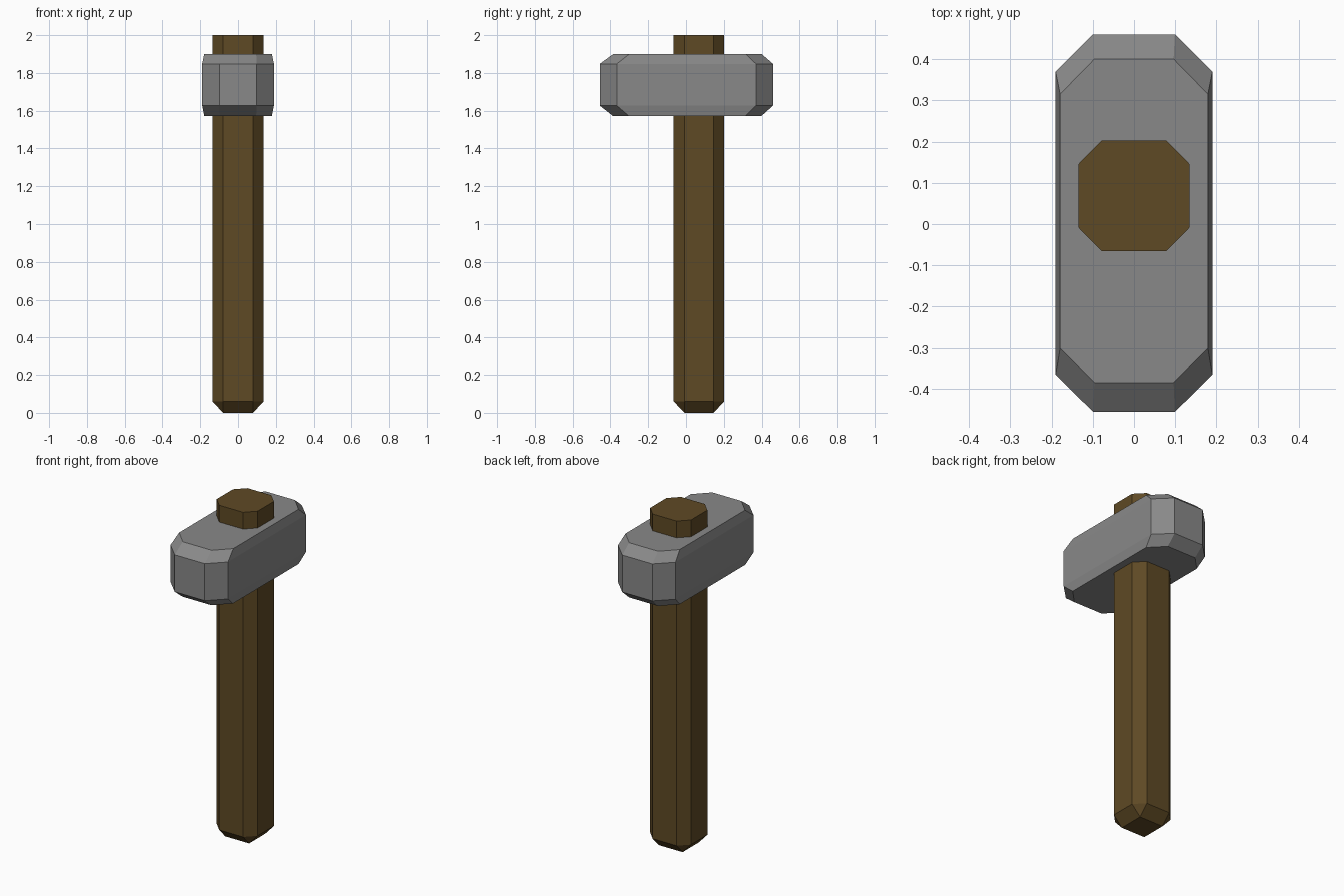
import bpy

if "Cube" in bpy.data.objects:
    bpy.data.objects.remove(bpy.data.objects["Cube"])


def material(name, rgb):
    m = bpy.data.materials.new(name)
    m.diffuse_color = (*rgb, 1.0)
    m.use_nodes = True
    m.node_tree.nodes["Principled BSDF"].inputs["Base Color"].default_value = m.diffuse_color
    return m


def octagon(hx, y0, y1, cx, cy, z):
    """Ring of a rectangle (half width hx, y0..y1) with corners cut to half width cx and by cy."""
    return [(cx, y0, z), (hx, y0 + cy, z), (hx, y1 - cy, z), (cx, y1, z),
            (-cx, y1, z), (-hx, y1 - cy, z), (-hx, y0 + cy, z), (-cx, y0, z)]


def loft(name, rings, mat, extra_verts=(), extra_faces=(), cap_bottom=True):
    """Skin octagonal rings from bottom to top."""
    verts = [v for r in rings for v in r] + list(extra_verts)
    faces = list(extra_faces)
    for k in range(len(rings) - 1):
        for i in range(8):
            j = (i + 1) % 8
            faces.append((k * 8 + i, k * 8 + j, k * 8 + 8 + j, k * 8 + 8 + i))
    top = (len(rings) - 1) * 8
    faces.append(tuple(range(top, top + 8)))
    if cap_bottom:
        faces.append(tuple(reversed(range(8))))
    me = bpy.data.meshes.new(name)
    me.from_pydata(verts, [], faces)
    me.materials.append(mat)
    me.update()
    ob = bpy.data.objects.new(name, me)
    bpy.context.collection.objects.link(ob)
    return ob


wood = material("dark wood", (0.113, 0.067, 0.018))
stone = material("grey metal", (0.25, 0.25, 0.25))

# Handle: octagonal shaft whose foot tapers to a square, with triangular corners
lo, hi = -0.065, 0.202
shaft = [octagon(0.135, lo, hi, 0.079, 0.057, z) for z in (0.06, 2.0)]
foot = [(0.079, lo + 0.057, 0), (0.079, hi - 0.057, 0),
        (-0.079, hi - 0.057, 0), (-0.079, lo + 0.057, 0)]
foot_faces = [(19, 18, 17, 16)]
for c in range(4):
    a = 2 * c
    n = 16 + (c + 1) % 4
    foot_faces.append((16 + c, a + 1, a))                            # corner triangle
    foot_faces.append((16 + c, n, (a + 2) % 8, a + 1))               # sloped side
loft("handle", shaft, wood, foot, foot_faces, cap_bottom=False)

# Head: long octagonal block with chamfered top and bottom rims
loft("hammer_head", [
    octagon(0.179, -0.388, 0.400, 0.096, 0.085, 1.573),
    octagon(0.190, -0.456, 0.460, 0.099, 0.090, 1.627),
    octagon(0.190, -0.456, 0.460, 0.099, 0.090, 1.848),
    octagon(0.179, -0.385, 0.400, 0.096, 0.085, 1.900),
], stone)
